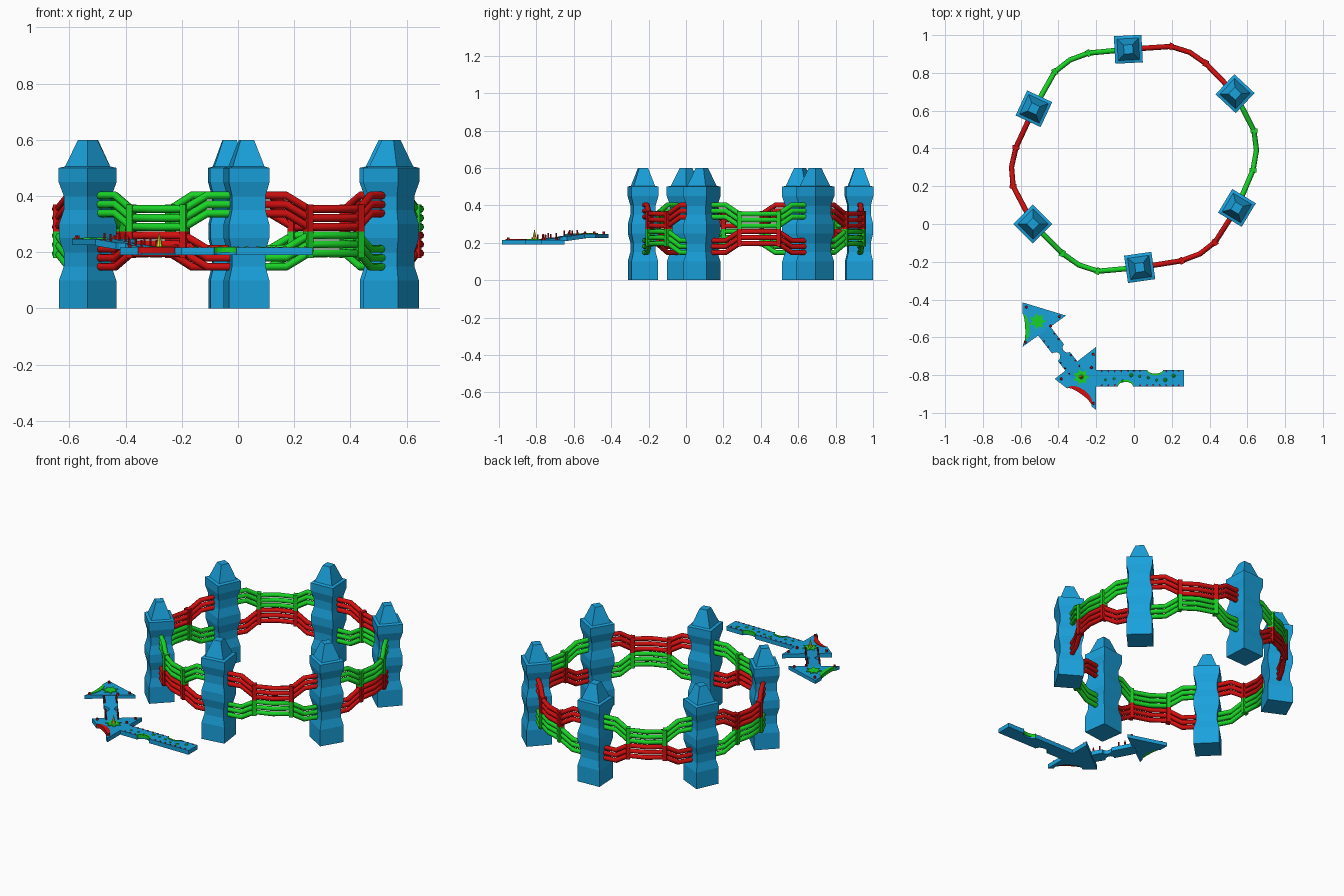
import bpy, bmesh, math, random
from mathutils import Vector

if "Cube" in bpy.data.objects:
    bpy.data.objects.remove(bpy.data.objects["Cube"])

random.seed(4)


def material(name, rgb):
    m = bpy.data.materials.new(name)
    m.diffuse_color = (*rgb, 1)
    m.use_nodes = True
    m.node_tree.nodes["Principled BSDF"].inputs["Base Color"].default_value = m.diffuse_color
    return m


BLUE = material("blue", (0.01, 0.36, 0.72))
RED = material("red", (0.65, 0.005, 0.005))
GREEN = material("green", (0.01, 0.65, 0.02))
YELLOW = material("yellow", (0.75, 0.7, 0.02))


def add_mesh(name, bm, mat):
    bmesh.ops.recalc_face_normals(bm, faces=bm.faces)
    me = bpy.data.meshes.new(name)
    bm.to_mesh(me)
    bm.free()
    me.materials.append(mat)
    ob = bpy.data.objects.new(name, me)
    bpy.context.collection.objects.link(ob)
    return ob


def slab(name, pts, z, thick, mat):
    """Extruded outline; z is a number or a function of x, y (top surface)."""
    bm = bmesh.new()
    top = z if callable(z) else (lambda x, y: z)
    f = bm.faces.new([bm.verts.new((x, y, top(x, y) - thick)) for x, y in pts])
    ext = bmesh.ops.extrude_face_region(bm, geom=[f])["geom"]
    for v in ext:
        if isinstance(v, bmesh.types.BMVert):
            v.co.z += thick
    return add_mesh(name, bm, mat)


def arc(p, q, depth, n=8):
    """Curved edge from p to q bulging to the left by depth."""
    p, q = Vector(p), Vector(q)
    d = (q - p).normalized()
    side = Vector((-d.y, d.x))
    return [tuple(p.lerp(q, (1 - math.cos(math.pi * i / n)) / 2)
                  + side * depth * math.sin(math.pi * i / n)) for i in range(n + 1)]


def spike(name, x, y, z, r, h, mat, tip=0.0, seg=6):
    bm = bmesh.new()
    bmesh.ops.create_cone(bm, cap_ends=True, segments=seg, radius1=r, radius2=tip, depth=h)
    ob = add_mesh(name, bm, mat)
    ob.location = (x, y, z + h / 2)


# Towers: square lathe-like profile (half width, height)
PROFILE = [(.072, 0), (.072, .1), (.06, .15), (.06, .2), (.072, .25), (.072, .3),
           (.06, .35), (.06, .4), (.073, .45), (.073, .5), (.057, .505), (.024, .6)]
TOWERS = [(-.03, .925, 3), (.535, .69, 47), (.545, .085, -31),
          (.03, -.23, 8), (-.535, 0, 45), (-.53, .61, -25)]
for x, y, rot in TOWERS:
    bm = bmesh.new()
    rings = [[bm.verts.new((sx * w, sy * w, z)) for sx, sy in
              ((-1, -1), (1, -1), (1, 1), (-1, 1))] for w, z in PROFILE]
    for a, b in zip(rings, rings[1:]):
        for i in range(4):
            j = (i + 1) % 4
            bm.faces.new((a[i], a[j], b[j], b[i]))
    bm.faces.new(rings[0])
    bm.faces.new(rings[-1])
    ob = add_mesh("tower", bm, BLUE)
    ob.location = (x, y, 0)
    ob.rotation_euler.z = math.radians(rot)

# Rails: two bundles per span, upper dips and lower rises in the middle
KNOTS = [((.195, .94), (.38, .85)), ((.635, .495), (.63, .285)), ((.43, -.095), (.25, -.195)),
         ((-.19, -.25), (-.38, -.155)), ((-.64, .2), (-.625, .405)), ((-.42, .805), (-.24, .905))]
CENTRE = Vector((0, .35))
for i, (k1, k2) in enumerate(KNOTS):
    a, b = Vector(TOWERS[i][:2]), Vector(TOWERS[(i + 1) % 6][:2])
    k1, k2 = Vector(k1), Vector(k2)
    mid = (k1 + k2) / 2
    mid += (mid - CENTRE).normalized() * .016
    for upper in (True, False):
        mat = RED if (i % 2 == 0) == upper else GREEN
        flip = (lambda z: z) if upper else (lambda z: .55 - z)
        cu = bpy.data.curves.new("rail_bundle", "CURVE")
        cu.dimensions = "3D"
        cu.bevel_depth = .014
        cu.bevel_resolution = 2
        cu.use_fill_caps = True
        for end, low in ((.402, .354), (.37, .322), (.338, .29)):
            path = [(a, end), (a.lerp(k1, .64), end), (k1, low), (mid, low),
                    (k2, low), (b.lerp(k2, .64), end), (b, end)]
            sp = cu.splines.new("POLY")
            sp.points.add(len(path) - 1)
            for p, (xy, z) in zip(sp.points, path):
                p.co = (xy.x, xy.y, flip(z), 1)
        cu.materials.append(mat)
        bpy.context.collection.objects.link(bpy.data.objects.new("rail_bundle", cu))
        # Upright collars tying the three rails together
        for k in (k1, k2):
            bm = bmesh.new()
            bmesh.ops.create_cube(bm, size=1)
            ob = add_mesh("rail_collar", bm, mat)
            ob.scale = (.024, .036, .096)
            ob.location = (k.x, k.y, flip(.322))
            d = k2 - k1
            ob.rotation_euler.z = math.atan2(d.y, d.x)

# Lower arrow sign with bites taken out of its edges
Z1, T = .216, .026
hb = ((-.355, -.87), (-.225, -.965))
slab("lower_arrow", [(.265, -.86), (.265, -.772)] + arc((.155, -.772), (.07, -.772), .025)
     + [(-.2, -.772), (-.2, -.65), (-.42, -.82)] + arc(*hb, .042)
     + [(-.2, -.985), (-.2, -.86)] + arc((-.085, -.86), (-.005, -.86), .03), Z1, T, BLUE)
slab("lower_bite_rim", arc(*hb, .046) + arc(*hb, .02)[-2:0:-1], Z1 + .003, T - .003, RED)

# Upper arrow sign: sloping shaft and flat head
Z2 = .248
start, neck, tip = Vector((-.31, -.78)), Vector((-.475, -.567)), Vector((-.59, -.415))
u = (neck - start).normalized()
n = Vector((-u.y, u.x))
length = (neck - start).length


def on_shaft(s, t):
    p = start + u * s + n * t
    return p.x, p.y


def slope(x, y):
    s = (Vector((x, y)) - start).dot(u) / length
    return Z1 + (Z2 - Z1) * max(0, min(1, s))


w = .04
slab("upper_arrow_shaft",
     [on_shaft(-.02, w), on_shaft(-.02, -w)] + arc(on_shaft(.1, -w), on_shaft(.15, -w), .022)
     + [on_shaft(length + .01, -w), on_shaft(length + .01, w)]
     + arc(on_shaft(.15, w), on_shaft(.1, w), .03), slope, .024, BLUE)
hb2 = ((-.59, -.475), (-.582, -.62))
slab("upper_arrow_head", [(-.36, -.485), (-.59, -.415)] + arc(*hb2, .03)
     + [(-.59, -.65)], Z2, .022, BLUE)
slab("upper_bite_rim", arc(*hb2, .034) + arc(*hb2, .01)[-2:0:-1], Z2 + .003, .022, GREEN)

# Star-shaped green splats and the tall yellow spike
for cx, cy, z in ((-.28, -.81, Z1), (-.51, -.515, Z2)):
    star = []
    for k in range(14):
        r, t = (.045 if k % 2 == 0 else .027), k * math.pi / 7
        star.append((cx + r * math.cos(t), cy + r * math.sin(t)))
    slab("green_splat", star, z + .004, .005, GREEN)
spike("yellow_spike", -.28, -.81, Z1, .013, .057, YELLOW, seg=8)

# Red studs along the shaft edges and head corners
for k in range(13):
    x = -.17 + k * .034
    if not .06 < x < .165:
        spike("edge_stud", x, -.778, Z1 - .002, .005, .006, RED, .004)
    if not -.095 < x < .005:
        spike("edge_stud", x, -.854, Z1 - .002, .005, .006, RED, .004)
for k in range(7):
    s = .01 + k * .036
    for t in (-.034, .034):
        if not .09 < s < .16:
            x, y = on_shaft(s, t)
            spike("shaft_peg", x, y, slope(x, y) - .002, .005, .028, RED, .004)
for x, y, z in ((-.215, -.69, Z1), (-.385, -.82, Z1), (-.215, -.95, Z1), (-.225, -.76, Z1),
                (-.57, -.44, Z2), (-.395, -.49, Z2), (-.575, -.625, Z2), (-.44, -.54, Z2)):
    spike("head_stud", x, y, z - .002, .008, .014, RED, .006)

# Scattered green dots
for k in range(9):
    spike("green_dot", -.15 + k * .045, -.815 + random.uniform(-.018, .018), Z1 - .001,
          random.uniform(.006, .013), .005, GREEN, .005, 7)
slab("shaft_green_edge", arc((.16, -.772), (.065, -.772), .03)
     + arc((.155, -.772), (.07, -.772), .02)[::-1], Z1 + .003, .02, GREEN)
slab("shaft_green_edge", arc((-.09, -.86), (0, -.86), .036)
     + arc((-.085, -.86), (-.005, -.86), .024)[::-1], Z1 + .003, .02, GREEN)
